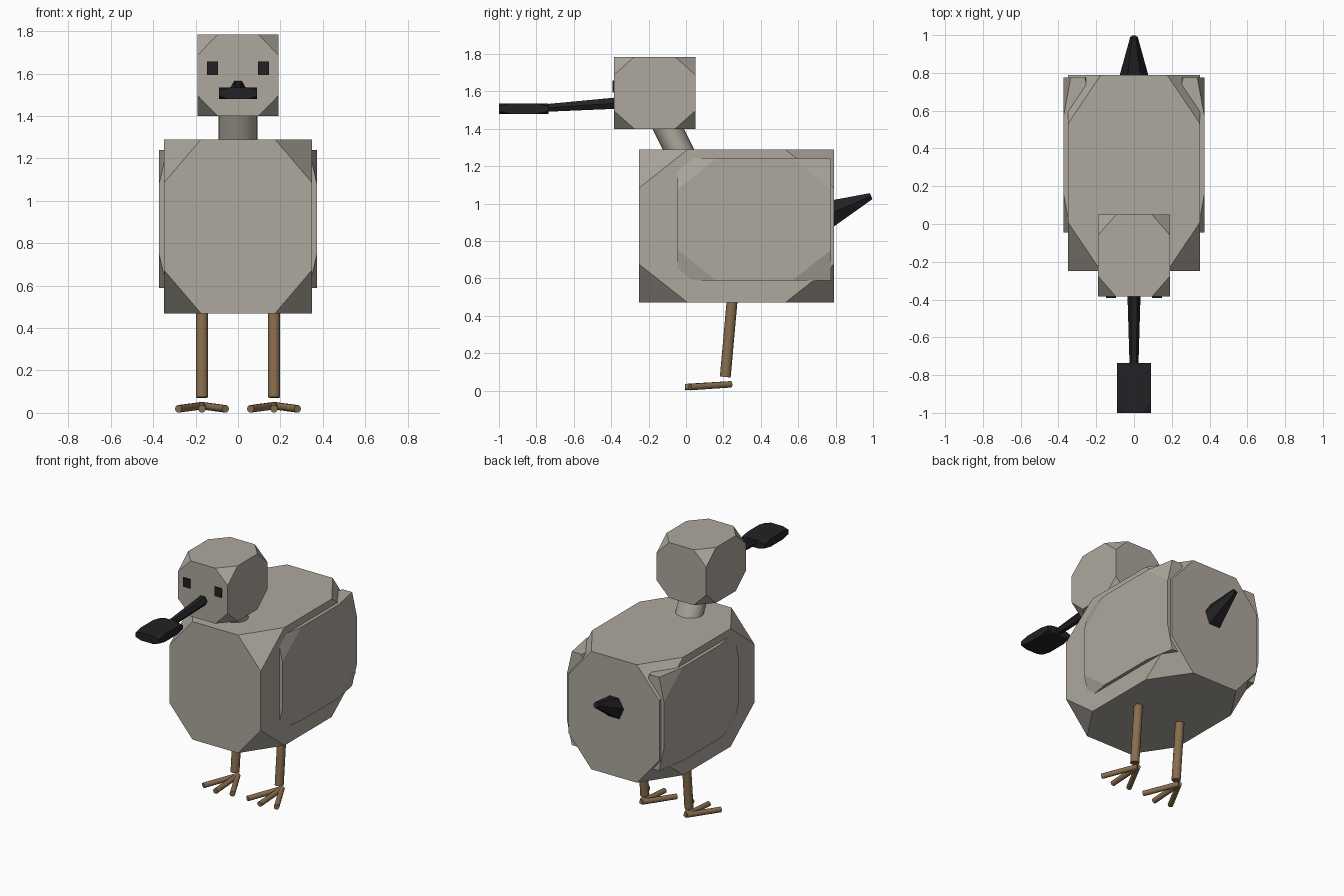
import bpy, bmesh
from math import radians, sin, cos
from itertools import product
from mathutils import Vector, Matrix

if "Cube" in bpy.data.objects:
    bpy.data.objects.remove(bpy.data.objects["Cube"])


def material(name, rgb):
    m = bpy.data.materials.new(name)
    m.diffuse_color = (*rgb, 1)
    m.use_nodes = True
    m.node_tree.nodes["Principled BSDF"].inputs["Base Color"].default_value = m.diffuse_color
    return m


PLUMAGE = material("plumage", (0.42, 0.39, 0.34))
DARK = material("dark", (0.016, 0.015, 0.018))
TAN = material("tan", (0.25, 0.155, 0.075))


def finish(name, bm, mat, smooth=False):
    bmesh.ops.recalc_face_normals(bm, faces=bm.faces[:])
    mesh = bpy.data.meshes.new(name)
    bm.to_mesh(mesh)
    bm.free()
    mesh.materials.append(mat)
    ob = bpy.data.objects.new(name, mesh)
    bpy.context.collection.objects.link(ob)
    if smooth:
        bpy.ops.object.select_all(action='DESELECT')
        bpy.context.view_layer.objects.active = ob
        ob.select_set(True)
        bpy.ops.object.shade_smooth_by_angle(angle=radians(40))
    return ob


def block(name, lo, hi, mat, cut=True):
    """Box between two corners; cut slices each corner a quarter of the way along its edges."""
    lo, hi = Vector(lo), Vector(hi)
    mid, half = (lo + hi) / 2, (hi - lo) / 2
    bm = bmesh.new()
    for s in product((-1, 1), repeat=3):
        for axis in range(3) if cut else (None,):
            p = [s[i] * (0.5 if i == axis else 1) * half[i] for i in range(3)]
            bm.verts.new(mid + Vector(p))
    bmesh.ops.convex_hull(bm, input=bm.verts[:])
    bmesh.ops.dissolve_limit(bm, angle_limit=radians(1),
                             verts=bm.verts[:], edges=bm.edges[:])
    return finish(name, bm, mat)


def rod(name, a, b, r1, r2, mat, sides=16, smooth=True, squash=1.0):
    """Round or faceted bar from a to b, with corners facing sideways."""
    a, b = Vector(a), Vector(b)
    z = (b - a).normalized()
    x = Vector((1, 0, 0))
    x = (x - z * x.dot(z)).normalized()
    y = z.cross(x)
    frame = Matrix((x, y * squash, z)).transposed().to_4x4()
    mat4 = Matrix.Translation((a + b) / 2) @ frame @ Matrix.Rotation(radians(90), 4, 'Z')
    bm = bmesh.new()
    bmesh.ops.create_cone(bm, cap_ends=True, segments=sides, radius1=r1,
                          radius2=r2, depth=(b - a).length, matrix=mat4)
    return finish(name, bm, mat, smooth)


# Body, neck and head
block("body", (-0.35, -0.25, 0.47), (0.35, 0.79, 1.29), PLUMAGE)
rod("neck", (0, 0.005, 1.20), (0, -0.145, 1.50), 0.092, 0.092, PLUMAGE,
    sides=24, squash=0.82)
block("head", (-0.19, -0.385, 1.40), (0.19, 0.05, 1.785), PLUMAGE)

# Beak shaft and flat spoon end
rod("beak", (0, -0.33, 1.54), (0, -0.80, 1.508), 0.036, 0.022, DARK,
    sides=6, smooth=False)
block("beak_tip", (-0.09, -1.0, 1.48), (0.09, -0.735, 1.535), DARK)

# Tail
rod("tail", (0, 0.70, 0.917), (0, 0.99, 1.04), 0.10, 0.02, DARK,
    sides=6, smooth=False)

# Mirrored parts
for side, s in (("left", 1), ("right", -1)):
    x0, x1 = sorted((s * 0.222, s * 0.373))
    block(f"wing_{side}", (x0, -0.045, 0.59), (x1, 0.775, 1.24), PLUMAGE)

    x0, x1 = sorted((s * 0.094, s * 0.147))
    block(f"eye_{side}", (x0, -0.393, 1.595), (x1, -0.35, 1.658), DARK, cut=False)

    # Leg with three spread toes
    x = s * 0.17
    rod(f"leg_{side}", (x, 0.257, 0.60), (x, 0.21, 0.073), 0.029, 0.029, TAN)
    for i, ang in enumerate((-27, 0, 27)):
        t = radians(ang)
        tip = (x + 0.245 * sin(t), 0.24 - 0.245 * cos(t), 0.019)
        rod(f"toe_{side}_{i + 1}", (x, 0.24, 0.034), tip, 0.018, 0.018, TAN, sides=10)
